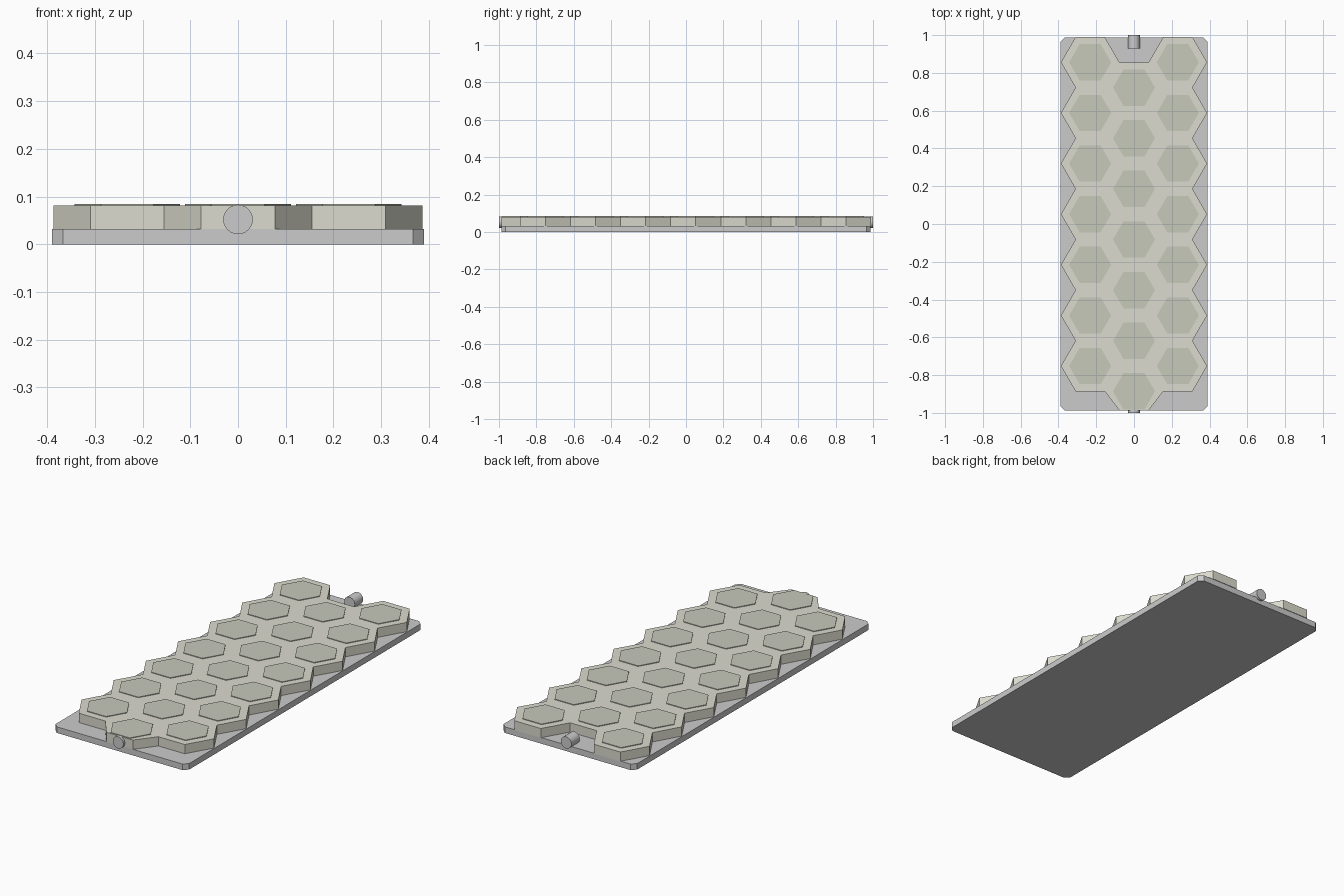
import bpy, bmesh, math
from mathutils import Matrix

if "Cube" in bpy.data.objects:
    bpy.data.objects.remove(bpy.data.objects["Cube"])

PITCH = 0.268                        # tile spacing along y
R_TILE = PITCH / math.sqrt(3)        # tile corner radius
R_PANEL = 0.111
Y_END = 0.987                        # tiles are trimmed at the plate's front edge
Z_PLATE, Z_TILE, Z_PANEL = 0.032, 0.081, 0.0845


def material(name, rgb):
    m = bpy.data.materials.new(name)
    m.diffuse_color = (*rgb, 1)
    m.use_nodes = True
    m.node_tree.nodes["Principled BSDF"].inputs["Base Color"].default_value = m.diffuse_color
    return m


def make_object(name, bm, mat=None):
    bmesh.ops.recalc_face_normals(bm, faces=bm.faces)
    me = bpy.data.meshes.new(name)
    bm.to_mesh(me)
    bm.free()
    ob = bpy.data.objects.new(name, me)
    bpy.context.collection.objects.link(ob)
    if mat:
        me.materials.append(mat)
    return ob


def extrude_up(bm, height):
    geom = bmesh.ops.extrude_face_region(bm, geom=bm.faces[:], use_keep_orig=True)["geom"]
    verts = [g for g in geom if isinstance(g, bmesh.types.BMVert)]
    bmesh.ops.translate(bm, verts=verts, vec=(0, 0, height))


def hex_slab(name, centres, radius, z0, z1, mat):
    bm = bmesh.new()
    for cx, cy in centres:
        ring = [math.radians(60 * i) for i in range(6)]
        bm.faces.new([bm.verts.new((cx + radius * math.cos(a),
                                    max(cy + radius * math.sin(a), -Y_END), z0)) for a in ring])
    bmesh.ops.remove_doubles(bm, verts=bm.verts, dist=0.001)
    extrude_up(bm, z1 - z0)
    return make_object(name, bm, mat)


# Base plate with clipped corners
bm = bmesh.new()
w, h, c = 0.39, Y_END, 0.023
bm.faces.new([bm.verts.new((x, y, 0)) for x, y in (
    (-w + c, -h), (w - c, -h), (w, -h + c), (w, h - c),
    (w - c, h), (-w + c, h), (-w, h - c), (-w, -h + c))])
extrude_up(bm, Z_PLATE)
make_object("base_plate", bm)

# Honeycomb: three staggered columns of seven tiles
centres = []
for i in range(7):
    y = 0.856 - PITCH * i
    centres += [(-1.5 * R_TILE, y), (1.5 * R_TILE, y), (0, y - PITCH / 2)]
hex_slab("honeycomb_tiles", centres, R_TILE, Z_PLATE, Z_TILE,
         material("light_olive", (0.71, 0.71, 0.62)))
hex_slab("tile_panels", centres, R_PANEL, Z_TILE, Z_PANEL,
         material("dark_olive", (0.57, 0.585, 0.50)))

# Round pegs at both ends
for name, y in (("front_peg", -0.965), ("back_peg", 0.965)):
    bm = bmesh.new()
    bmesh.ops.create_cone(bm, cap_ends=True, segments=24, radius1=0.031, radius2=0.031, depth=0.07,
                          matrix=Matrix.Translation((0, y, 0.052)) @ Matrix.Rotation(math.pi / 2, 4, 'X'))
    ob = make_object(name, bm)
    bpy.context.view_layer.objects.active = ob
    ob.select_set(True)
    bpy.ops.object.shade_smooth_by_angle(angle=math.radians(30))
    ob.select_set(False)
